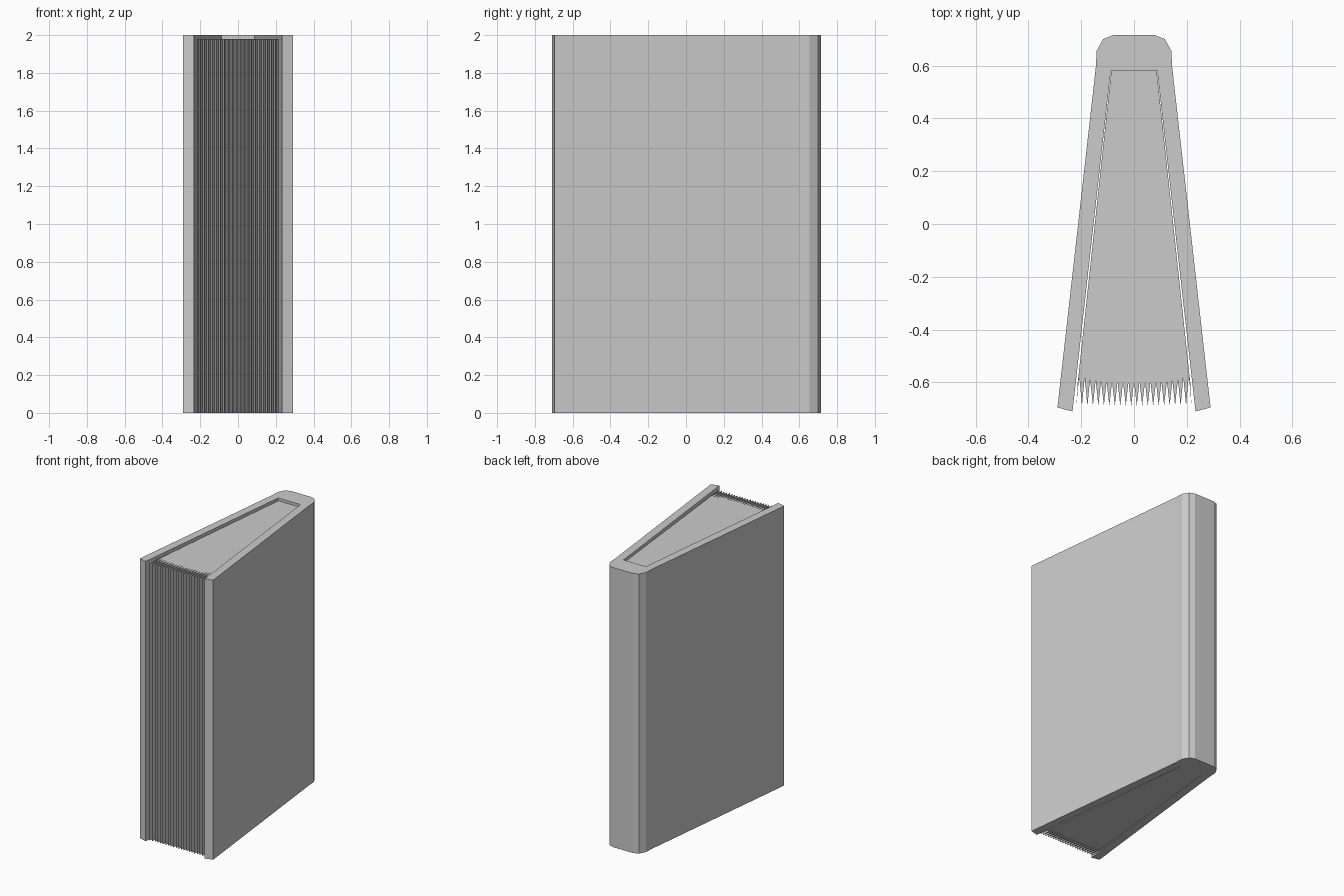
import bpy, bmesh

if "Cube" in bpy.data.objects:
    bpy.data.objects.remove(bpy.data.objects["Cube"])


def prism(name, outline, z0, z1):
    """Extrude a closed XY outline from z0 up to z1."""
    bm = bmesh.new()
    face = bm.faces.new([bm.verts.new((x, y, z0)) for x, y in outline])
    top = bmesh.ops.extrude_face_region(bm, geom=[face], use_keep_orig=True)["geom"]
    verts = [g for g in top if isinstance(g, bmesh.types.BMVert)]
    bmesh.ops.translate(bm, verts=verts, vec=(0, 0, z1 - z0))
    bmesh.ops.recalc_face_normals(bm, faces=bm.faces)
    mesh = bpy.data.meshes.new(name)
    bm.to_mesh(mesh)
    bm.free()
    obj = bpy.data.objects.new(name, mesh)
    bpy.context.collection.objects.link(obj)
    return obj


def mirrored(half):
    """Close a right-hand half outline with its mirror image."""
    return half + [(-x, y) for x, y in reversed(half)]


# Cover: two splayed boards joined by a rounded spine
cover_half = [(0.088, 0.58), (0.233, -0.71), (0.29, -0.695), (0.144, 0.60),
              (0.142, 0.655), (0.117, 0.70), (0.08, 0.715)]
prism("cover", mirrored(cover_half), 0, 2)

# Page block: slightly shorter, with a fanned zigzag fore edge
SHEETS = 22
TIP_X = 0.218
fore_edge = []
for i in range(SHEETS):
    x = -TIP_X + 2 * TIP_X * i / (SHEETS - 1)
    fore_edge.append((x, -0.688))
    if i < SHEETS - 1:
        valley = x + TIP_X / (SHEETS - 1)
        fore_edge.append((valley, -0.597 + 0.03 * (abs(valley) / TIP_X) ** 4))
pages = [(-0.086, 0.58)] + [(-0.213, -0.60)] + fore_edge + [(0.213, -0.60), (0.086, 0.58)]
prism("pages", pages, 0, 1.98)
